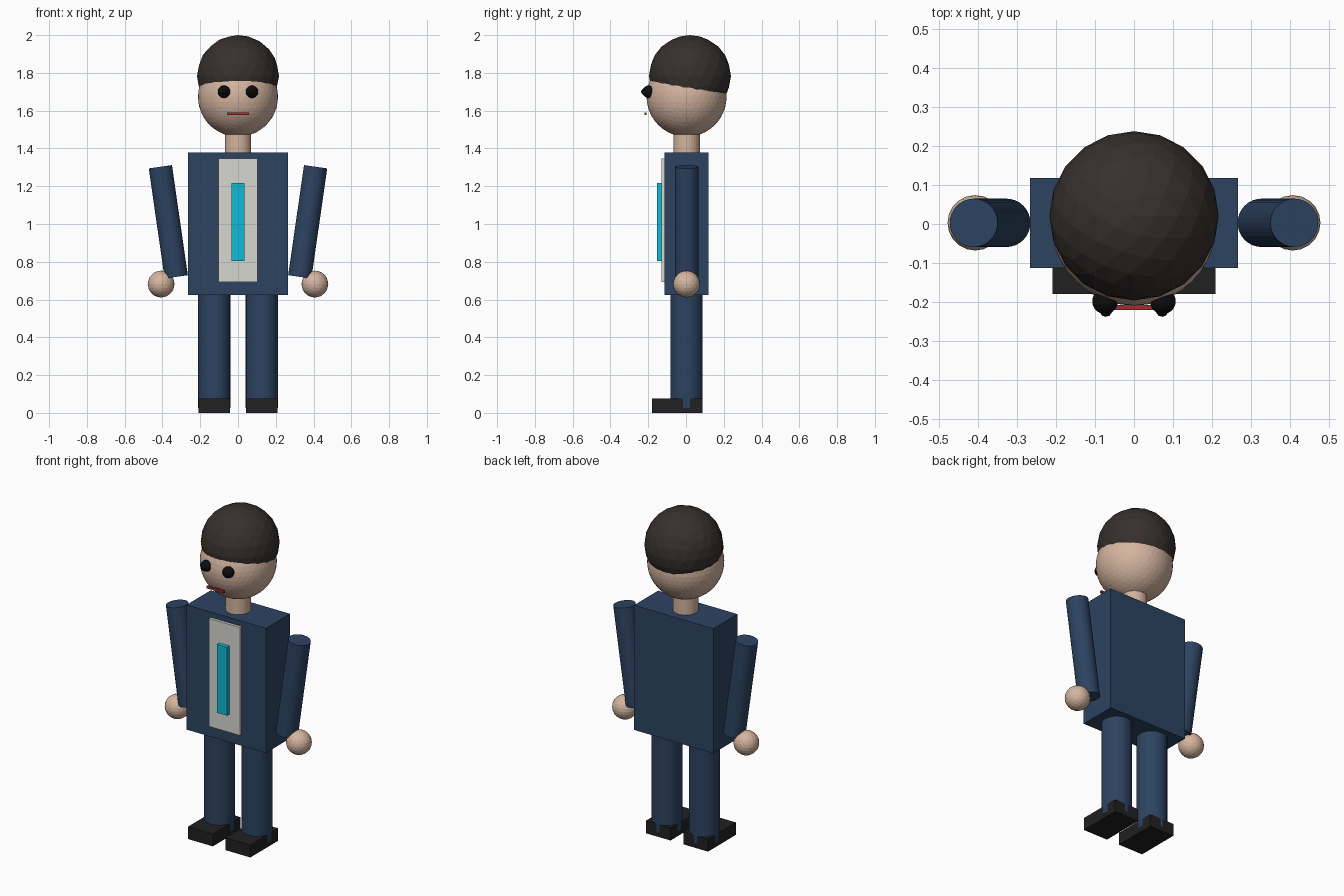
import bpy
from math import atan2, hypot

if "Cube" in bpy.data.objects:
    bpy.data.objects.remove(bpy.data.objects["Cube"])

Y0 = 0.003  # body centre line


def material(name, r, g, b):
    m = bpy.data.materials.new(name)
    m.diffuse_color = (r, g, b, 1)
    m.use_nodes = True
    m.node_tree.nodes["Principled BSDF"].inputs["Base Color"].default_value = m.diffuse_color
    return m


NAVY = material("navy", 0.026, 0.056, 0.12)
SKIN = material("skin", 0.66, 0.46, 0.35)
HAIR = material("dark_brown", 0.037, 0.030, 0.026)
SHIRT = material("off_white", 0.68, 0.68, 0.64)
TIE = material("cyan", 0.005, 0.50, 0.68)
BLACK = material("black", 0.015, 0.015, 0.015)
EYE = material("eye_black", 0.004, 0.004, 0.004)
RED = material("red", 0.32, 0.03, 0.03)


def finish(name, mat):
    ob = bpy.context.object
    ob.name = name
    ob.data.materials.append(mat)
    return ob


def box(name, mat, lo, hi):
    mid = [(a + b) / 2 for a, b in zip(lo, hi)]
    bpy.ops.mesh.primitive_cube_add(size=1, location=mid)
    ob = finish(name, mat)
    ob.scale = [b - a for a, b in zip(lo, hi)]
    return ob


def ball(name, mat, centre, radius, subdivisions):
    bpy.ops.mesh.primitive_ico_sphere_add(
        subdivisions=subdivisions, radius=radius, location=centre)
    return finish(name, mat)


def rod(name, mat, bottom, top, radius):
    # cylinder between two (x, z) points on the body centre line
    dx, dz = top[0] - bottom[0], top[1] - bottom[1]
    bpy.ops.mesh.primitive_cylinder_add(
        vertices=32, radius=radius, depth=hypot(dx, dz),
        location=((top[0] + bottom[0]) / 2, Y0, (top[1] + bottom[1]) / 2),
        rotation=(0, atan2(dx, dz), 0))
    return finish(name, mat)


# Torso with shirt front and tie
box("torso", NAVY, (-0.266, -0.113, 0.623), (0.266, 0.118, 1.379))
box("shirt_front", SHIRT, (-0.104, -0.130, 0.692), (0.104, -0.105, 1.347))
box("tie", TIE, (-0.034, -0.154, 0.803), (0.034, -0.125, 1.217))

# Neck, head and hair cap
rod("neck", SKIN, (0, 1.36), (0, 1.52), 0.070)
ball("head", SKIN, (0, Y0, 1.674), 0.212, 4)
ball("hair", HAIR, (0, 0.021, 1.783), 0.217, 3)

# Mouth
box("mouth", RED, (-0.058, -0.220, 1.576), (0.058, -0.208, 1.590))

# Paired parts
for side, s in (("left", 1), ("right", -1)):
    ball(f"{side}_eye", EYE, (s * 0.074, -0.198, 1.70), 0.033, 3)
    ball(f"{side}_pupil", EYE, (s * 0.072, -0.222, 1.70), 0.016, 2)
    rod(f"{side}_arm", NAVY, (s * 0.327, 0.720), (s * 0.411, 1.303), 0.062)
    ball(f"{side}_hand", SKIN, (s * 0.407, Y0, 0.682), 0.071, 3)
    rod(f"{side}_leg", NAVY, (s * 0.126, 0.027), (s * 0.126, 0.627), 0.085)
    box(f"{side}_shoe", BLACK, (s * 0.126 - 0.083, -0.180, 0),
        (s * 0.126 + 0.083, 0.087, 0.075))
